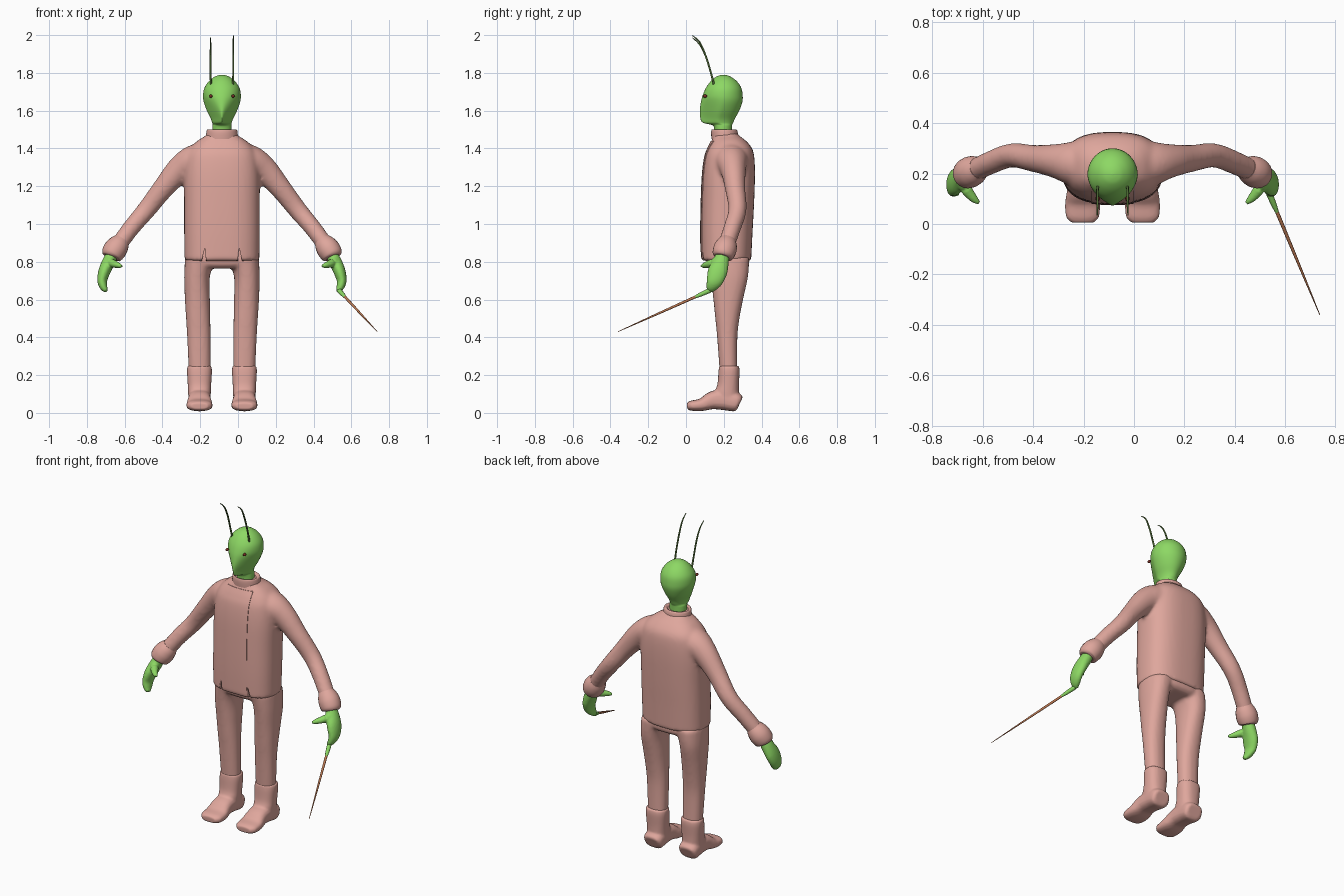
import bpy, bmesh, math
from mathutils import Vector

if "Cube" in bpy.data.objects:
    bpy.data.objects.remove(bpy.data.objects["Cube"])

CX = -0.085  # the body's mirror plane


def material(name, rgb):
    m = bpy.data.materials.new(name)
    m.diffuse_color = (*[(c / 255) ** 2.2 for c in rgb], 1)
    m.use_nodes = True
    m.node_tree.nodes["Principled BSDF"].inputs["Base Color"].default_value = m.diffuse_color
    return m


PINK = material("dusty pink cloth", (222, 165, 155))
GREEN = material("leaf green skin", (140, 215, 100))
BROWN = material("wand brown", (190, 122, 85))
RED = material("dark red eye", (120, 50, 40))
DARK = material("dark green antenna", (88, 118, 62))


def curve(rows, n=5):
    """Catmull-Rom interpolation of equal-length number rows."""
    out = []
    for i in range(len(rows) - 1):
        p0, p1, p2, p3 = (rows[min(max(i + k, 0), len(rows) - 1)] for k in (-1, 0, 1, 2))
        for j in range(n):
            t = j / n
            out.append([0.5 * (2 * b + (c - a) * t + (2 * a - 5 * b + 4 * c - d) * t * t
                               + (3 * b - a - 3 * c + d) * t ** 3)
                        for a, b, c, d in zip(p0, p1, p2, p3)])
    return out + [list(rows[-1])]


def unit_ring(sides, e):
    for k in range(sides):
        a = 2 * math.pi * k / sides
        c, s = math.cos(a), math.sin(a)
        yield math.copysign(abs(c) ** (2 / e), c), math.copysign(abs(s) ** (2 / e), s)


def stack(rows, x=CX, e=2.0, sides=32, n=5):
    """Horizontal rings from rows (z, half width, front y, back y, x shift, pinch)."""
    rings = []
    for z, w, f, b, dx, p in curve([tuple(r) + (0,) * (6 - len(r)) for r in rows], n):
        rings.append([Vector((x + dx + w * u * (1 - max(0, -v) * p), (f + b) / 2 + (b - f) / 2 * v, z))
                      for u, v in unit_ring(sides, e)])
    return rings


def tube(rows, e=2.0, sides=20, n=5):
    """Rings square to a path; rows (x, y, z, radius across, radius up)."""
    rows = curve(rows, n)
    pts = [Vector(r[:3]) for r in rows]
    rings = []
    for i, r in enumerate(rows):
        t = (pts[min(i + 1, len(pts) - 1)] - pts[max(i - 1, 0)]).normalized()
        side = t.cross(Vector((0, 0, 1) if abs(t.y) > 0.8 else (0, 1, 0))).normalized()
        up = side.cross(t)
        rings.append([pts[i] + side * u * r[3] + up * v * r[4] for u, v in unit_ring(sides, e)])
    return rings


def build(name, lofts, mat, voxel=0, smooth=4):
    """Skin one or more ring lists into an object, fused by voxels if asked."""
    bm = bmesh.new()
    for rings in lofts:
        vs = [[bm.verts.new(p) for p in ring] for ring in rings]
        m = len(vs[0])
        for a, b in zip(vs, vs[1:]):
            for k in range(m):
                bm.faces.new((a[k], a[(k + 1) % m], b[(k + 1) % m], b[k]))
        bm.faces.new(vs[0])
        bm.faces.new(vs[-1])
    bmesh.ops.recalc_face_normals(bm, faces=bm.faces)
    for f in bm.faces:
        f.smooth = len(f.verts) == 4
    me = bpy.data.meshes.new(name)
    bm.to_mesh(me)
    bm.free()
    me.materials.append(mat)
    ob = bpy.data.objects.new(name, me)
    bpy.context.collection.objects.link(ob)
    if voxel:
        r = ob.modifiers.new("fuse", 'REMESH')
        r.mode, r.voxel_size, r.use_smooth_shade = 'VOXEL', voxel, True
        s = ob.modifiers.new("soften", 'SMOOTH')
        s.factor, s.iterations = 0.5, smooth
    return ob


def mirrored(s, rows):
    return [(CX + s * r[0],) + tuple(r[1:]) for r in rows]


# Jacket: torso and both sleeves fused together
TORSO = [(0.805, .198, .08, .345), (0.95, .2, .078, .352), (1.1, .2, .08, .36),
         (1.25, .2, .086, .365), (1.35, .19, .098, .362), (1.4, .17, .115, .35),
         (1.44, .13, .135, .318), (1.465, .09, .145, .285), (1.485, .07, .15, .265)]
SLEEVE = [(.06, .235, 1.34, .10, .10), (.15, .24, 1.33, .088, .09), (.225, .25, 1.285, .072, .068),
          (.31, .26, 1.19, .057, .054), (.40, .272, 1.075, .05, .048), (.48, .245, .98, .046, .046),
          (.565, .205, .865, .044, .044)]
jacket = build("jacket", [stack(TORSO, e=2.6, sides=48)] +
               [tube(mirrored(s, SLEEVE)) for s in (1, -1)], PINK, 0.011, 5)

# Two small hem notches
for s in (1, -1):
    x = CX + s * .097
    cut = build("hem_notch_cutter", [[[Vector((x + w, y, z)) for w, z in
                ((-.016, .78), (.016, .78), (-s * .006, .87))] for y in (.0, .12)]], PINK)
    cut.hide_render = True
    cut.hide_viewport = True
    b = jacket.modifiers.new("notch", 'BOOLEAN')
    b.operation, b.object = 'DIFFERENCE', cut

# Front panel that follows the chest between the two seams
rings = []
for z, w, f, b in curve(TORSO[:7]):
    if z < .83:
        continue
    front = []
    for k in range(11):
        d = -.085 + .17 * k / 10
        y = (f + b) / 2 - (b - f) / 2 * (1 - (abs(d) / w) ** 2.6) ** (1 / 2.6)
        front.append(Vector((CX + d, y - .003, z)))
    rings.append(front + [p + Vector((0, .012, 0)) for p in reversed(front)])
build("front_panel", [rings], PINK)
bpy.context.view_layer.objects.active = bpy.data.objects["front_panel"]
bpy.data.objects["front_panel"].select_set(True)
bpy.ops.object.shade_smooth_by_angle()

# Collar
build("collar", [stack([(1.45, .086, .135, .278), (1.48, .083, .133, .275), (1.497, .08, .135, .27),
                        (1.5, .072, .14, .262), (1.49, .06, .147, .25)], n=3)], PINK)

# Trousers: hips and two legs fused
HIPS = [(.765, .17, .14, .31), (.79, .188, .115, .335), (.86, .185, .11, .33)]
LEG = [(.22, .058, .178, .272, .118), (.4, .062, .165, .272, .122), (.5, .064, .155, .283, .126),
       (.6, .066, .145, .302, .13), (.72, .068, .13, .328, .132), (.82, .08, .115, .335, .115)]
legs = [stack([r[:4] + (s * r[4],) for r in LEG], e=2.3) for s in (1, -1)]
build("trousers", [stack(HIPS, e=2.5)] + legs, PINK, 0.01, 4)

# Boots
SHAFT = [(.05, .058, .165, .282), (.1, .06, .15, .28), (.15, .062, .166, .28),
         (.22, .066, .172, .284), (.25, .063, .176, .28)]
FOOT = [(0, .285, .05, .045, .035), (0, .268, .056, .06, .05), (0, .2, .07, .06, .055),
        (0, .14, .066, .061, .048), (0, .085, .044, .069, .034), (0, .03, .038, .066, .027),
        (0, .006, .036, .045, .018)]
for s, side in ((1, "right"), (-1, "left")):
    x = CX + s * .119
    foot = [(x,) + r[1:] for r in FOOT]
    build(side + "_boot", [stack(SHAFT, x=x, e=2.4), tube(foot, e=2.6)], PINK, 0.007, 3)

    # Cuff
    build(side + "_cuff", [tube(mirrored(s, [
        (.53, .222, .915, .044, .044), (.545, .215, .893, .056, .056), (.565, .206, .865, .062, .062),
        (.585, .195, .835, .056, .056), (.59, .192, .825, .04, .04)]))], PINK)

    # Hand: curled palm and thumb
    palm = mirrored(s, [(.575, .195, .85, .03, .034), (.6, .185, .80, .034, .042),
                        (.622, .168, .75, .032, .052), (.634, .152, .70, .026, .044),
                        (.626, .135, .665, .02, .03), (.612, .124, .645, .01, .015)])
    thumb = mirrored(s, [(.605, .175, .805, .026, .026), (.575, .13, .79, .021, .022),
                         (.55, .1, .782, .015, .016), (.53, .083, .776, .008, .008)])
    build(side + "_hand", [tube(palm), tube(thumb)], GREEN, 0.006, 2)

    # Antenna
    top = 0 if s > 0 else -.012
    build(side + "_antenna", [tube(mirrored(s, [
        (.058, .15, 1.73, .006, .006), (.06, .132, 1.8, .005, .005), (.06, .104, 1.89, .005, .005),
        (.06, .072, 1.963 + top, .004, .004), (.061, .034, 1.998 + top, .002, .002)]), sides=8)], DARK)

    # Eye
    build(side + "_eye", [stack([(1.668, .002, .099, .103), (1.672, .007, .092, .11),
                                 (1.677, .009, .09, .112), (1.682, .007, .092, .11),
                                 (1.686, .002, .099, .103)], x=CX + s * .059, sides=12, n=2)], RED)

# Head with a keeled face and a neck
build("head", [stack([
    (1.45, .05, .15, .24), (1.515, .05, .147, .243), (1.527, .05, .125, .245, 0, .4),
    (1.537, .052, .088, .25, 0, .7), (1.56, .06, .076, .26, 0, .75), (1.6, .08, .073, .282, 0, .55),
    (1.645, .096, .079, .298, 0, .28), (1.68, .1, .088, .3, 0, .1), (1.72, .093, .105, .293),
    (1.755, .07, .13, .27), (1.778, .042, .157, .24), (1.787, .02, .178, .218),
    (1.79, .003, .195, .2)], sides=40, n=4)], GREEN)

# Wand with a pointing finger along its grip
a, b = Vector((.535, .125, .648)), Vector((.737, -.36, .43))
build("wand", [tube([(*a, .008, .008), (*a.lerp(b, .5), .006, .006), (*b, .0015, .0015)], sides=10)], BROWN)
build("finger", [tube([(*a, .013, .013), (*a.lerp(b, .1), .011, .011),
                       (*a.lerp(b, .18), .006, .006)], sides=10)], GREEN)
